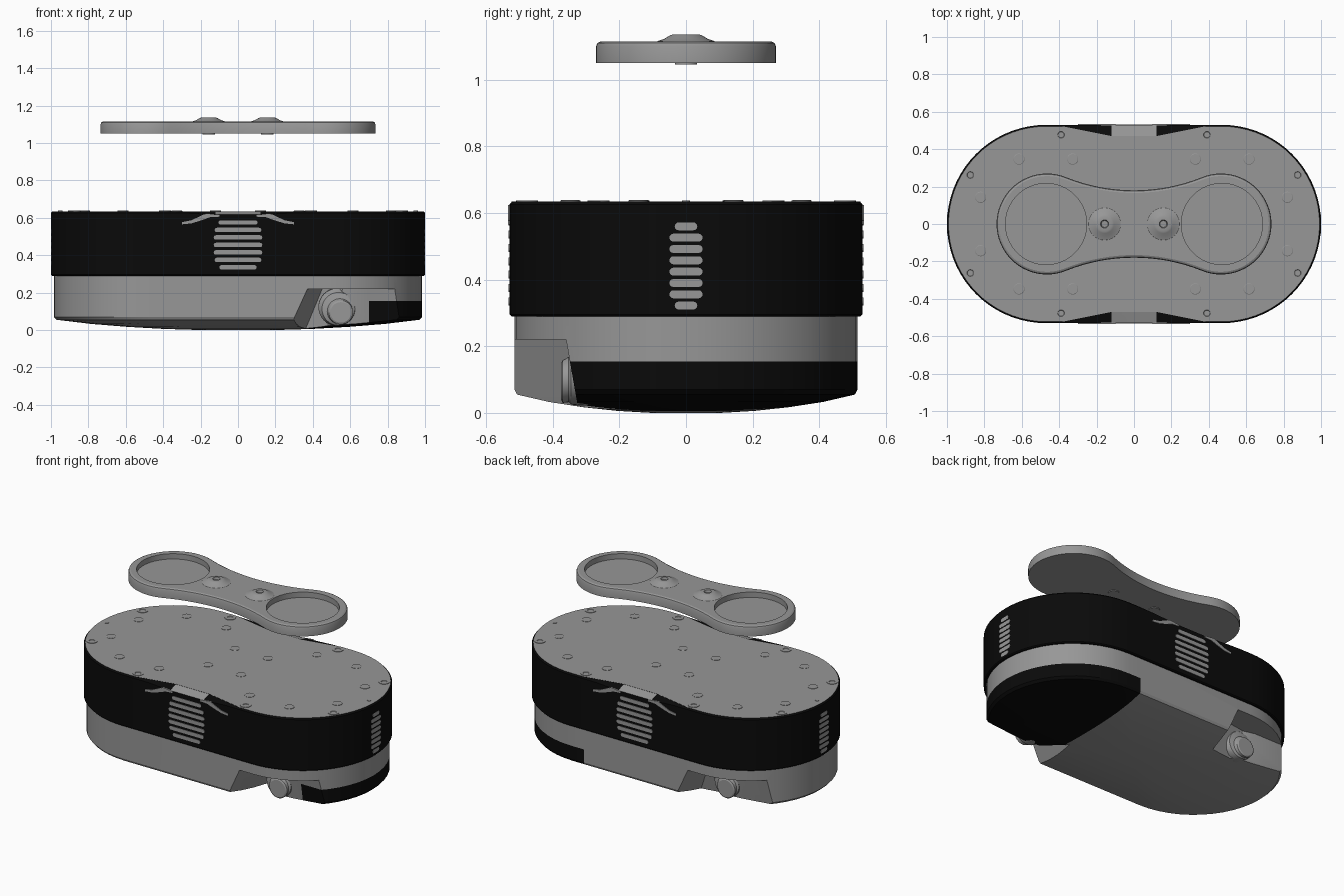
import bpy, bmesh, math

if "Cube" in bpy.data.objects:
    bpy.data.objects.remove(bpy.data.objects["Cube"])


def material(name, v):
    m = bpy.data.materials.new(name)
    m.diffuse_color = (v, v, v, 1)
    m.use_nodes = True
    m.node_tree.nodes["Principled BSDF"].inputs["Base Color"].default_value = m.diffuse_color
    return m


GREY = material("warm_grey", 0.31)
BLACK = material("matte_black", 0.003)


def stadium(half, r, n=24):
    """Outline of a slot: two half circles joined by straight sides."""
    pts = []
    for s in (1, -1):
        for i in range(n + 1):
            a = -math.pi / 2 + math.pi * i / n
            pts.append((s * (half + r * math.cos(a)), s * r * math.sin(a)))
    return pts


def ring(z, pts, cx=0, cy=0):
    return [(x + cx, y + cy, z) for x, y in pts]


def loft(name, solids, mats):
    """Each solid is a list of rings joined in order and capped."""
    bm = bmesh.new()
    for rings in solids:
        vs = [[bm.verts.new(p) for p in r] for r in rings]
        n = len(vs[0])
        for a, b in zip(vs, vs[1:]):
            for i in range(n):
                j = (i + 1) % n
                bm.faces.new((a[i], a[j], b[j], b[i]))
        bm.faces.new(vs[0][::-1])
        bm.faces.new(vs[-1])
    bmesh.ops.remove_doubles(bm, verts=bm.verts, dist=1e-5)
    bmesh.ops.recalc_face_normals(bm, faces=bm.faces)
    return finish(name, bm, mats)


def finish(name, bm, mats):
    me = bpy.data.meshes.new(name)
    bm.to_mesh(me)
    bm.free()
    for m in mats:
        me.materials.append(m)
    ob = bpy.data.objects.new(name, me)
    bpy.context.collection.objects.link(ob)
    return ob


def activate(ob):
    bpy.ops.object.select_all(action='DESELECT')
    ob.select_set(True)
    bpy.context.view_layer.objects.active = ob


def cut(ob, cutter):
    cutter.hide_render = True
    mod = ob.modifiers.new("cut", 'BOOLEAN')
    mod.operation, mod.solver, mod.object = 'DIFFERENCE', 'EXACT', cutter
    activate(ob)
    bpy.ops.object.modifier_apply(modifier=mod.name)
    bpy.data.objects.remove(cutter)


def paint(ob, is_black, planes=()):
    """Slice along the planes, then colour the faces by a rule."""
    bm = bmesh.new()
    bm.from_mesh(ob.data)
    for co, no in planes:
        geom = bm.verts[:] + bm.edges[:] + bm.faces[:]
        bmesh.ops.bisect_plane(bm, geom=geom, dist=1e-5, plane_co=co, plane_no=no)
    bm.normal_update()
    for f in bm.faces:
        f.material_index = int(is_black(f.calc_center_median(), f.normal))
    bm.to_mesh(ob.data)
    bm.free()


# Lower base with a gently bulging underside
profile = [(1, .30), (1, .07), (.985, .055), (.8, .033), (.6, .017), (.4, .006), (.2, 0)]
base = loft("lower_base", [[ring(z, stadium(.47 * k, .515 * k)) for k, z in profile]],
            [GREY, BLACK])

# Wheel wells on opposite corners, with sloping walls
for s, inner in ((1, (.38, -.17)), (-1, (.35, -.33))):
    plan = [(.29, -.53), inner, (.49, -.31), (.56, -.33), (1.1, -.33)]

    def level(z, dx, dy):
        pts = [(.29 + dx, -.7)] + [(x + dx, y + dy) for x, y in plan] + [(1.1 + dx, -.7)]
        return [(s * x, s * y, z) for x, y in pts]
    cut(base, loft("well_cutter", [[level(-.02, -.03, .012), level(.05, 0, 0),
                                    level(.22, .07, -.03)]], [GREY]))


def bumper_rule(c, n):
    well_wall = c.x < .7 and c.y < -.12 and n.z > -.7
    return c.x > .38 and c.z < .155 and not well_wall


paint(base, bumper_rule, [((.38, 0, 0), (1, 0, 0)), ((.7, 0, 0), (1, 0, 0)),
                          ((0, 0, .155), (0, 0, 1))])

# Upper band: black wall with a grey deck
band = loft("upper_band", [[ring(z, stadium(.47, .53 - d, 36)) for d, z in
                            ((.006, .29), (0, .296), (0, .626), (.008, .635))]], [GREY, BLACK])

# Shallow scoops in the deck edge at the middle of both long sides
for s in (1, -1):
    bm = bmesh.new()
    for m in (1, -1):
        for x, y, z in ((.12, -.47, .7), (.42, -.53, .7), (.42, -.6, .7), (.12, -.6, .7),
                        (.12, -.47, .634), (.12, -.56, .608), (.42, -.53, .634),
                        (.42, -.56, .634)):
            bm.verts.new((m * x, s * y, z))
    bmesh.ops.convex_hull(bm, input=bm.verts)
    bmesh.ops.delete(bm, geom=[v for v in bm.verts if not v.link_faces], context='VERTS')
    bmesh.ops.recalc_face_normals(bm, faces=bm.faces)
    cut(band, finish("scoop_cutter", bm, [GREY]))
paint(band, lambda c, n: not (n.z > .9 and (c.z > .634 or abs(c.x) < .125)))

# Curved grey trim strips under the scoops
strip = [(.1, .606), (.15, .603), (.2, .585), (.25, .57), (.3, .565),
         (.3, .577), (.25, .587), (.21, .605), (.17, .624), (.1, .616)]
trims = []
for s in (1, -1):
    for m in (1, -1):
        trims.append([[(m * x, s * y, z) for x, z in strip] for y in (.527, .534)])
loft("scoop_trim", trims, [GREY])

# Vent slots on the long sides and on the ends
side_vents, end_vents = [], []
for s in (1, -1):
    for i, w in enumerate((.10, .125, .13, .13, .13, .125, .105)):
        z0 = .335 + i * .04
        slot = stadium(w - .012, .012, 6)
        side_vents.append([[(x, s * y, z0 + z) for x, z in slot] for y in (.526, .533)])
    for i in range(8):
        w = .034 if i in (0, 7) else .05
        slot = stadium(w - .012, .012, 6)
        end_vents.append([[(s * x, y, .322 + i * .034 + z) for y, z in slot]
                          for x in (.994, 1.0)])
loft("side_vents", side_vents, [GREY])
loft("end_vents", end_vents, [GREY])

# Pads and bolts on the deck
pads, bolts = [], []
for sx in (1, -1):
    for sy in (1, -1):
        for x, y in ((.615, .347), (.328, .347), (.82, .143), (.12, .14)):
            pads.append([ring(z, stadium(0, r, 10), sx * x, sy * y)
                         for r, z in ((.03, .632), (.03, .637), (.027, .639))])
        for x, y in ((.39, .477), (.875, .262)):
            bolts.append([ring(z, stadium(0, r, 10), sx * x, sy * y)
                          for r, z in ((.033, .63), (.033, .638), (.018, .638), (.016, .635))])
    pads.append([ring(z, stadium(0, .012, 8), sx * .95) for z in (.632, .638)])
loft("deck_pads", pads, [GREY])
loft("deck_bolts", bolts, [GREY])

# Tilted wheel hubs in the wells
hubs = []
for s in (1, -1):
    rings = []
    for y, cx, cz, r in ((-.16, .53, .13, .09), (-.25, .53, .125, .1), (-.32, .53, .122, .1),
                         (-.345, .537, .113, .088), (-.352, .545, .1, .068),
                         (-.37, .55, .094, .064), (-.375, .55, .094, .055)):
        rings.append([(s * (cx + x), s * y, cz + z) for x, z in stadium(0, r, 16)])
    hubs.append(rings)
loft("wheel_hubs", hubs, [GREY])


def dumbbell(d):
    """Two round lobes joined by tangent concave waist arcs, inset by d."""
    t = math.atan2(.465, 1.156)
    pts = []
    for s in (1, -1):
        for i in range(41):
            a = -math.pi / 2 - t + (math.pi + 2 * t) * i / 40
            pts.append((s * (.465 + (.27 - d) * math.cos(a)), s * (.27 - d) * math.sin(a)))
        for i in range(1, 16):
            a = t - 2 * t * i / 16
            pts.append((s * (.976 + d) * math.sin(a),
                        s * (1.156 - (.976 + d) * math.cos(a))))
    return pts


# Floating top plate with two round recesses
plate = loft("top_plate", [[ring(z, dumbbell(d)) for d, z in
                            ((0, 1.05), (0, 1.1), (.004, 1.11), (.014, 1.115))]], [GREY])
for s in (1, -1):
    cut(plate, loft("recess_cutter", [[ring(z, stadium(0, .217, 32), s * .47)
                                       for z in (1.08, 1.2)]], [GREY]))

# Flared bosses on the plate and the matching fixings beneath it
boss = ((.088, 1.112), (.085, 1.116), (.065, 1.123), (.05, 1.132), (.04, 1.136),
        (.022, 1.136), (.018, 1.122))
loft("plate_bosses", [[ring(z, stadium(0, r, 16), s * .157) for r, z in boss]
                      for s in (1, -1)], [GREY])
loft("plate_fixings", [[ring(z, stadium(0, .033, 12), s * .157) for z in (1.046, 1.052)]
                       for s in (1, -1)], [GREY])

for ob in list(bpy.context.scene.objects):
    activate(ob)
    bpy.ops.object.shade_smooth_by_angle(angle=math.radians(25))
